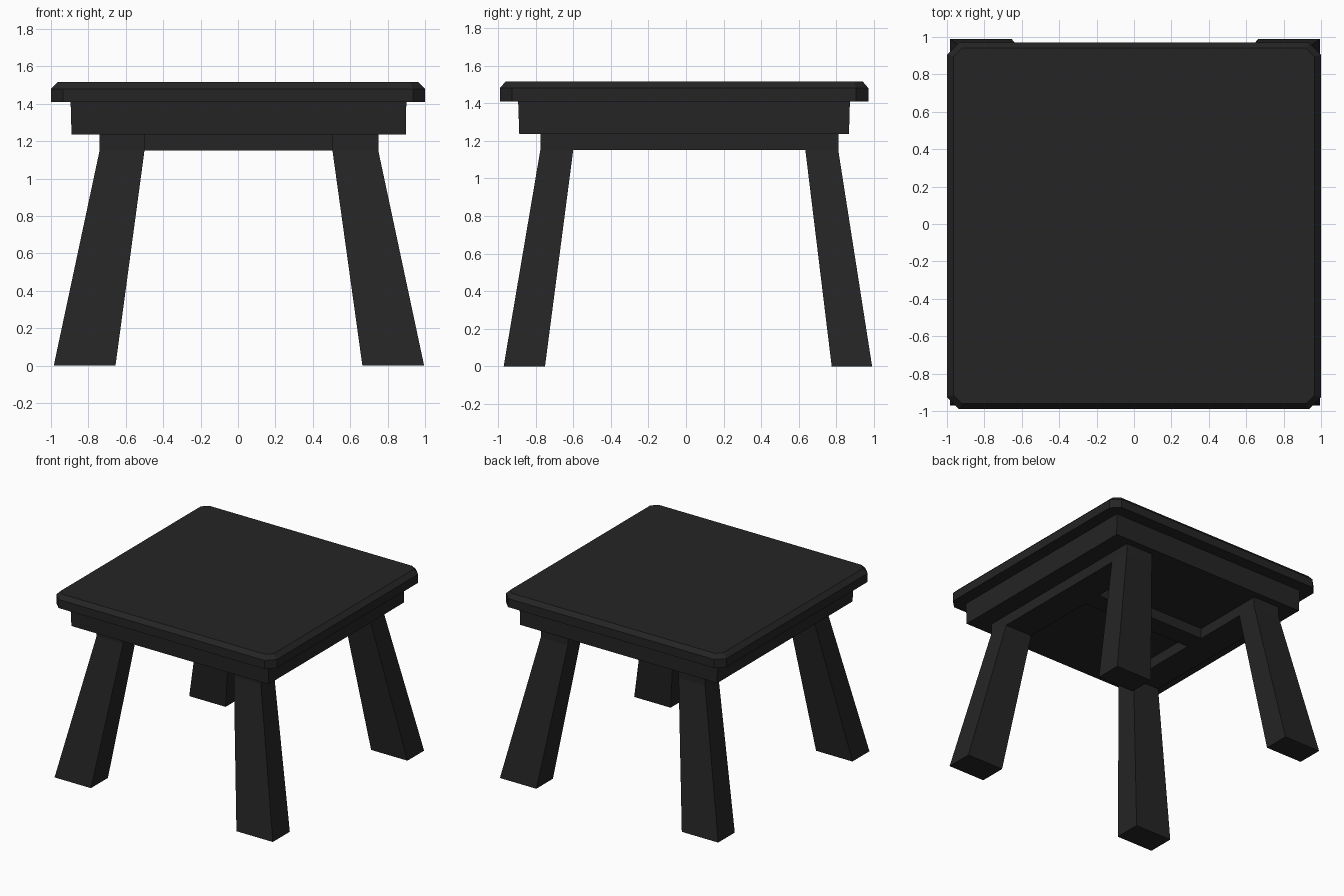
import bpy, bmesh

if "Cube" in bpy.data.objects:
    bpy.data.objects.remove(bpy.data.objects["Cube"])

black = bpy.data.materials.new("charcoal black")
black.diffuse_color = (0.018, 0.018, 0.018, 1)
black.use_nodes = True
black.node_tree.nodes["Principled BSDF"].inputs["Base Color"].default_value = black.diffuse_color


def rect(x0, x1, y0, y1, z):
    return [(x0, y0, z), (x1, y0, z), (x1, y1, z), (x0, y1, z)]


def octagon(x0, x1, y0, y1, z, c):
    # rectangle with cut corners
    return [(x0 + c, y0, z), (x1 - c, y0, z), (x1, y0 + c, z), (x1, y1 - c, z),
            (x1 - c, y1, z), (x0 + c, y1, z), (x0, y1 - c, z), (x0, y0 + c, z)]


def loft(name, rings):
    # closed solid through a stack of rings, bottom to top
    bm = bmesh.new()
    vs = [[bm.verts.new(p) for p in ring] for ring in rings]
    n = len(vs[0])
    bm.faces.new(vs[0][::-1])
    bm.faces.new(vs[-1])
    for a, b in zip(vs, vs[1:]):
        for i in range(n):
            j = (i + 1) % n
            bm.faces.new((a[i], a[j], b[j], b[i]))
    bmesh.ops.recalc_face_normals(bm, faces=bm.faces)
    me = bpy.data.meshes.new(name)
    bm.to_mesh(me)
    bm.free()
    me.materials.append(black)
    ob = bpy.data.objects.new(name, me)
    bpy.context.collection.objects.link(ob)
    return ob


def box(name, x0, x1, y0, y1, z0, z1):
    return loft(name, [rect(x0, x1, y0, y1, z0), rect(x0, x1, y0, y1, z1)])


# Table top with cut corners and a chamfered upper edge
loft("table_top", [octagon(-1, 1, -0.99, 0.97, 1.41, 0.065),
                   octagon(-1, 1, -0.99, 0.97, 1.48, 0.065),
                   octagon(-0.965, 0.965, -0.96, 0.94, 1.515, 0.045)])

# Apron, slightly tapered
loft("apron", [rect(-0.89, 0.897, -0.887, 0.867, 1.235),
               rect(-0.895, 0.9, -0.893, 0.872, 1.41)])

# Splayed legs: (outer, inner) limits at the floor and at the knee
legs_x = {"left": ((-0.985, -0.655), (-0.74, -0.5)),
          "right": ((0.665, 0.995), (0.505, 0.75))}
legs_y = {"front": ((-0.97, -0.75), (-0.775, -0.6)),
          "back": ((0.775, 0.99), (0.635, 0.81))}
for side, (fx, kx) in legs_x.items():
    for end, (fy, ky) in legs_y.items():
        loft(f"{end}_{side}_leg", [rect(*fx, *fy, 0), rect(*kx, *ky, 1.15),
                                   rect(*kx, *ky, 1.235)])
    # Side rail joining the front and back legs
    box(f"{side}_rail", *kx, -0.6, 0.635, 1.15, 1.235)

# Cross rail between the side rails
box("cross_rail", -0.5, 0.505, 0.03, 0.19, 1.15, 1.235)
